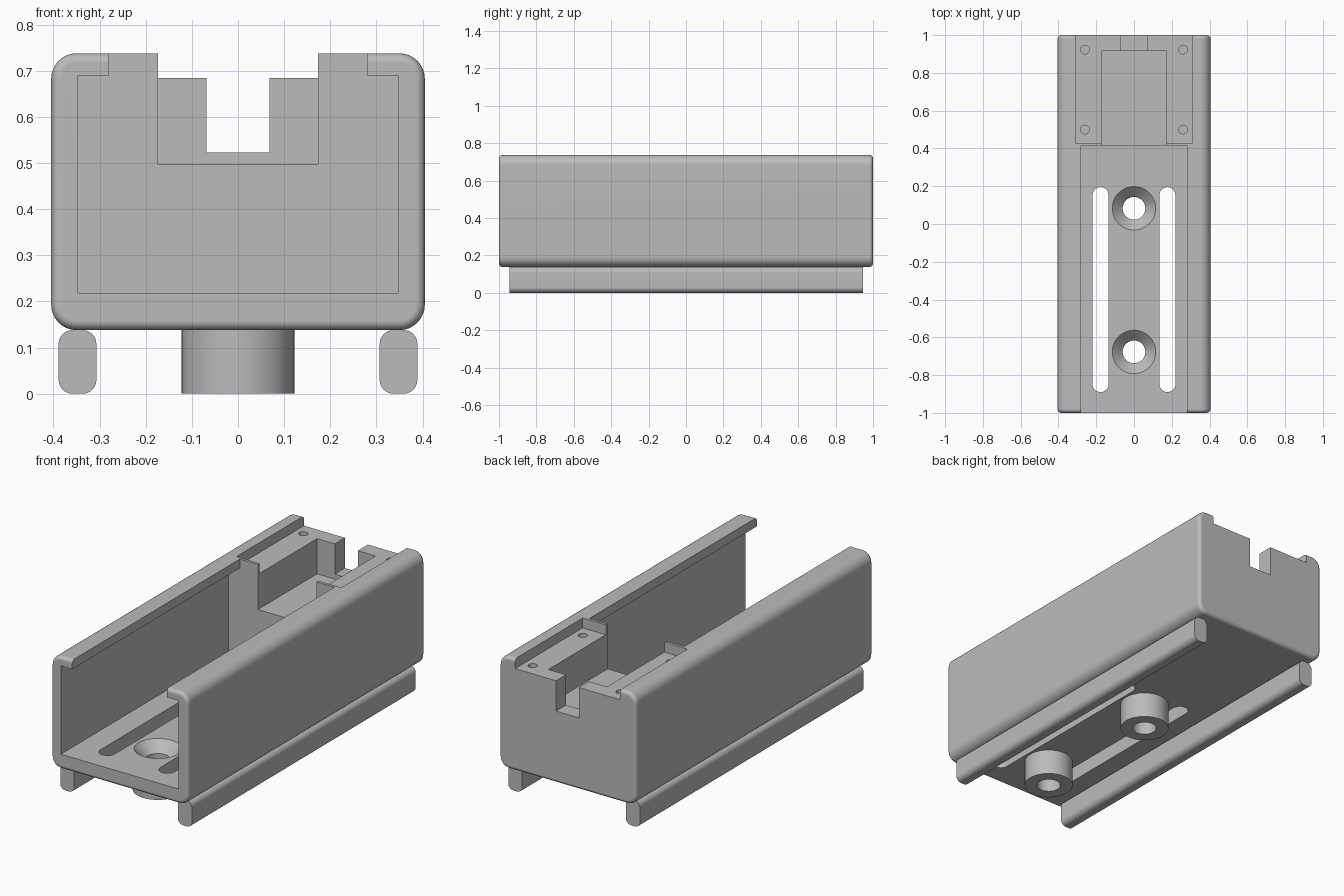
import bpy, bmesh, math
from mathutils import Matrix, Vector

cube = bpy.data.objects.get("Cube")
if cube:
    bpy.data.objects.remove(cube, do_unlink=True)

# One plain material
grey = bpy.data.materials.new("light_grey")
grey.use_nodes = True
GREY = (0.5, 0.5, 0.5, 1)
grey.diffuse_color = GREY
grey.node_tree.nodes["Principled BSDF"].inputs["Base Color"].default_value = GREY


def make(name, bm):
    bmesh.ops.recalc_face_normals(bm, faces=bm.faces)
    mesh = bpy.data.meshes.new(name)
    bm.to_mesh(mesh)
    bm.free()
    mesh.materials.append(grey)
    ob = bpy.data.objects.new(name, mesh)
    bpy.context.collection.objects.link(ob)
    return ob


def box_mesh(x0, x1, y0, y1, z0, z1):
    bm = bmesh.new()
    size = Matrix.Diagonal((x1 - x0, y1 - y0, z1 - z0, 1))
    centre = Vector((x0 + x1, y0 + y1, z0 + z1)) / 2
    bmesh.ops.create_cube(bm, size=1, matrix=Matrix.Translation(centre) @ size)
    return bm


def bevel_along(bm, axis, radius, segments):
    """Round the box edges that run along one axis."""
    edges = [e for e in bm.edges
             if abs((e.verts[0].co - e.verts[1].co).normalized()[axis]) > 0.99]
    bmesh.ops.bevel(bm, geom=edges, offset=radius, segments=segments,
                    profile=0.5, affect='EDGES')


def cone_mesh(x, y, z0, z1, r0, r1, sides=48):
    bm = bmesh.new()
    bmesh.ops.create_cone(bm, cap_ends=True, segments=sides, radius1=r0, radius2=r1,
                          depth=z1 - z0, matrix=Matrix.Translation((x, y, (z0 + z1) / 2)))
    return bm


def activate(ob):
    bpy.ops.object.select_all(action='DESELECT')
    ob.select_set(True)
    bpy.context.view_layer.objects.active = ob


def cut(target, bm):
    cutter = make("cutter", bm)
    cutter.hide_render = True
    mod = target.modifiers.new("cut", 'BOOLEAN')
    mod.operation, mod.solver, mod.object = 'DIFFERENCE', 'EXACT', cutter
    activate(target)
    bpy.ops.object.modifier_apply(modifier=mod.name)
    bpy.data.objects.remove(cutter, do_unlink=True)


def finish(ob):
    activate(ob)
    bpy.ops.object.shade_smooth_by_angle(angle=math.radians(30))
    mod = ob.modifiers.new("flat_faces", 'WEIGHTED_NORMAL')
    mod.keep_sharp = True


# Rounded housing, with a smaller rounding around both ends
bm = box_mesh(-0.405, 0.405, -1, 1, 0.138, 0.738)
bevel_along(bm, 1, 0.055, 8)
rims = [e for e in bm.edges if abs(e.verts[0].co.y - e.verts[1].co.y) < 0.001]
bmesh.ops.bevel(bm, geom=rims, offset=0.02, segments=4, profile=0.5, affect='EDGES')
housing = make("housing", bm)

# Channel with overhanging lips, open at the front
half = [(0.347, 0.218), (0.347, 0.69), (0.28, 0.69), (0.28, 0.9)]
profile = half + [(-x, z) for x, z in reversed(half)]
bm = bmesh.new()
face = bm.faces.new([bm.verts.new((x, -1.1, z)) for x, z in profile])
new = bmesh.ops.extrude_face_region(bm, geom=[face])["geom"]
bmesh.ops.translate(bm, vec=(0, 1.515, 0),
                    verts=[v for v in new if isinstance(v, bmesh.types.BMVert)])
cut(housing, bm)

# Rear block: cover recess, pocket and cable notch
cut(housing, box_mesh(-0.31, 0.31, 0.43, 1.1, 0.685, 0.9))
cut(housing, box_mesh(-0.173, 0.173, 0.3, 0.915, 0.497, 0.9))
cut(housing, box_mesh(-0.068, 0.068, 0.85, 1.1, 0.523, 0.9))

# Cover screw holes and long floor slots on both sides
for side in (-1, 1):
    for y in (0.5, 0.923):
        cut(housing, cone_mesh(side * 0.26, y, 0.5, 0.8, 0.023, 0.023, 24))
    x = side * 0.177
    bm = box_mesh(x - 0.0425, x + 0.0425, -0.89, 0.195, 0.1, 0.3)
    bevel_along(bm, 2, 0.0424, 8)
    cut(housing, bm)

# Countersunk mounting holes, each with a round boss below
for name, y in (("front_boss", -0.677), ("rear_boss", 0.083)):
    cut(housing, cone_mesh(0, y, 0.1, 0.3, 0.06, 0.06))
    cut(housing, cone_mesh(0, y, 0.163, 0.228, 0.06, 0.125))
    boss = make(name, cone_mesh(0, y, 0, 0.138, 0.122, 0.122))
    cut(boss, cone_mesh(0, y, -0.1, 0.3, 0.06, 0.06))
    finish(boss)
finish(housing)

# Rounded rails under the housing
for name, x in (("left_rail", 0.348), ("right_rail", -0.348)):
    bm = box_mesh(x - 0.041, x + 0.041, -0.945, 0.945, 0, 0.138)
    bevel_along(bm, 1, 0.03, 6)
    finish(make(name, bm))
